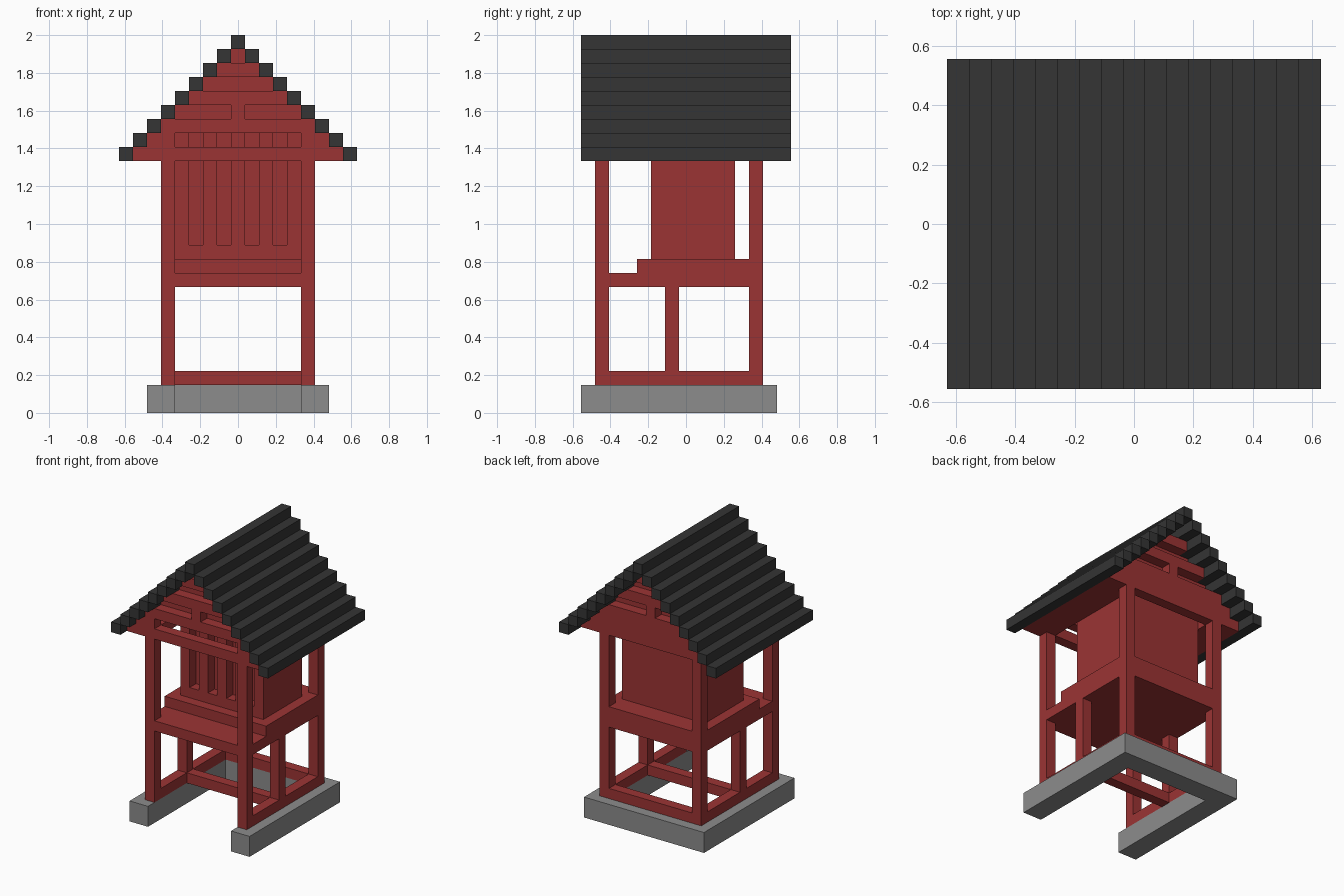
import bpy, bmesh

if "Cube" in bpy.data.objects:
    bpy.data.objects.remove(bpy.data.objects["Cube"])

U = 2 / 27  # one block of the stepped grid; all sizes below are in blocks


def material(name, rgb):
    m = bpy.data.materials.new(name)
    m.diffuse_color = (*rgb, 1)
    m.use_nodes = True
    m.node_tree.nodes["Principled BSDF"].inputs["Base Color"].default_value = m.diffuse_color
    return m


RED = material("red paint", (0.33, 0.034, 0.034))
GREY = material("grey stone", (0.262, 0.262, 0.262))
BLACK = material("charcoal tile", (0.035, 0.035, 0.035))


def part(name, mat, boxes):
    """One object made of boxes given as (x0, x1, y0, y1, z0, z1)."""
    bm = bmesh.new()
    for x0, x1, y0, y1, z0, z1 in boxes:
        vs = bmesh.ops.create_cube(bm, size=1)["verts"]
        for v in vs:
            v.co.x = (x1 if v.co.x > 0 else x0) * U
            v.co.y = (y1 if v.co.y > 0 else y0) * U
            v.co.z = (z1 if v.co.z > 0 else z0) * U
    me = bpy.data.meshes.new(name)
    bm.to_mesh(me)
    bm.free()
    me.materials.append(mat)
    ob = bpy.data.objects.new(name, me)
    bpy.context.collection.objects.link(ob)
    return ob


def both(boxes):
    """Add the copies mirrored across x = 0."""
    return boxes + [(-b, -a, *rest) for a, b, *rest in boxes]


# U-shaped stone footing, open at the front
part("stone_footing", GREY,
     both([(4.5, 6.5, -7.5, 6.5, 0, 2)]) + [(-4.5, 4.5, 4.5, 6.5, 0, 2)])

# Timber frame
part("corner_posts", RED, both([(4.5, 5.5, -6.5, -5.5, 2, 18), (4.5, 5.5, 4.5, 5.5, 2, 18)]))
part("middle_posts", RED, both([(4.5, 5.5, -1.5, -0.5, 3, 9)]))
part("ground_rails", RED,
     both([(4.5, 5.5, -5.5, 4.5, 2, 3)]) +
     [(-4.5, 4.5, -1.5, -0.5, 2, 3), (-4.5, 4.5, 4.5, 5.5, 2, 3)])

# Stepped platform
part("platform", RED, [(-5.5, 5.5, -6.5, 5.5, 9, 10)])
part("platform_step", RED, [(-5.5, 5.5, -3.5, 5.5, 10, 11)])

# Cabinet with a slatted front
part("cabinet", RED, [(-4.5, 4.5, -1.5, 3.5, 11, 21), (-4.5, 4.5, -2.5, -1.5, 11, 12)])
part("cabinet_slats", RED,
     [(-0.5 + x, 0.5 + x, -2.5, -1.5, 12, 20) for x in (-4, -2, 0, 2, 4)] +
     [(-4.5, 4.5, -2.5, -1.5, 20, 21)])

# Gables: solid rows at the bottom, then alternating proud and recessed rows
for name, outer, inner in (("front", (-6.5, -5.5), (-5.5, -4.5)),
                           ("back", (4.5, 5.5), (3.5, 4.5))):
    rows = []
    for k in range(8):
        w, z = 7.5 - k, 18 + k
        if name == "front" and k == 1:  # long slot above the front beam
            rows += both([(4.5, w, *outer, z, z + 1)])
        else:
            y = inner if k in (3, 5, 7) else outer
            rows.append((-w, w, *y, z, z + 1))
    rows.append((-0.5, 0.5, *outer, 21, 22))  # king post
    part(name + "_gable", RED, rows)

# Red lining under the roof steps
part("roof_lining", RED,
     both([((4.5 if k == 0 else 6.5 - k), 7.5 - k, -5.5, 4.5, 18 + k, 19 + k)
           for k in range(7)]))

# Stepped roof and ridge
part("roof_steps", BLACK,
     both([(7.5 - k, 8.5 - k, -7.5, 7.5, 18 + k, 19 + k) for k in range(8)]))
part("roof_ridge", BLACK, [(-0.5, 0.5, -7.5, 7.5, 26, 27)])
